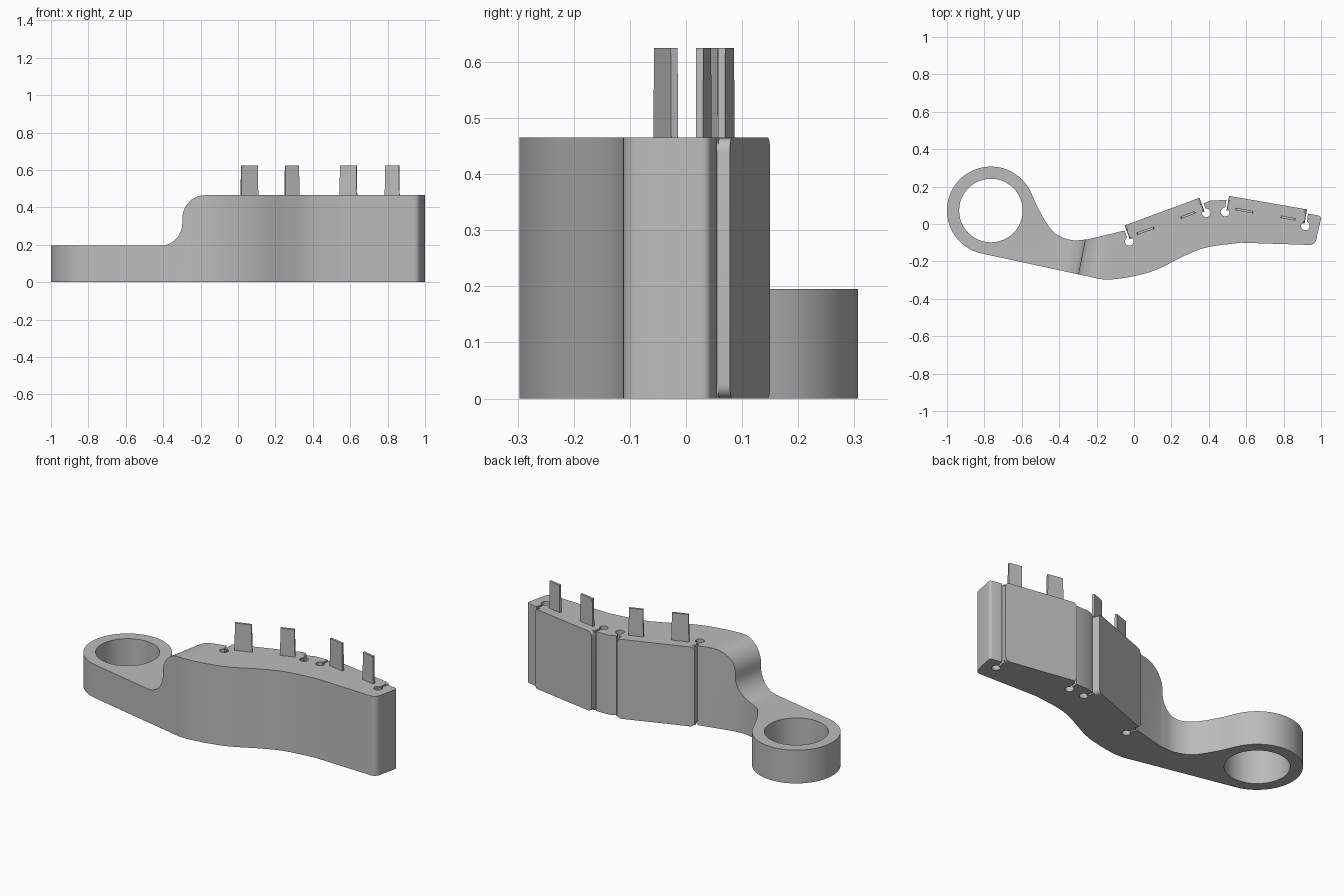
import bpy, bmesh, math
from mathutils import Vector, Matrix

if "Cube" in bpy.data.objects:
    bpy.data.objects.remove(bpy.data.objects["Cube"], do_unlink=True)

grey = bpy.data.materials.new("mid grey")
grey.use_nodes = True
grey.diffuse_color = (0.5, 0.5, 0.5, 1)
grey.node_tree.nodes["Principled BSDF"].inputs["Base Color"].default_value = (0.5, 0.5, 0.5, 1)

TOP, LOW = 0.465, 0.195
RING = Vector((-0.765, 0.072))


def prism(name, outline, z0, z1, matrix=None, top_scale=1.0):
    """Extrude a flat outline from z0 to z1, then place it."""
    bm = bmesh.new()
    lower = [bm.verts.new((x, y, z0)) for x, y in outline]
    upper = [bm.verts.new((x * top_scale, y, z1)) for x, y in outline]
    n = len(outline)
    bm.faces.new(lower)
    bm.faces.new(upper)
    for i in range(n):
        j = (i + 1) % n
        bm.faces.new((lower[i], lower[j], upper[j], upper[i]))
    bmesh.ops.recalc_face_normals(bm, faces=bm.faces)
    mesh = bpy.data.meshes.new(name)
    bm.to_mesh(mesh)
    bm.free()
    if matrix:
        mesh.transform(matrix)
    mesh.materials.append(grey)
    obj = bpy.data.objects.new(name, mesh)
    bpy.context.collection.objects.link(obj)
    return obj


def arc(center, r, a0, a1, n):
    """Points along an arc, angles in degrees."""
    angles = [math.radians(a0 + (a1 - a0) * i / n) for i in range(n + 1)]
    return [(center[0] + r * math.cos(a), center[1] + r * math.sin(a)) for a in angles]


def spline(points, steps=6):
    """Smooth curve through the points."""
    p = [Vector(q) for q in points]
    p = [2 * p[0] - p[1]] + p + [2 * p[-1] - p[-2]]
    out = []
    for a, b, c, d in zip(p, p[1:], p[2:], p[3:]):
        for i in range(steps):
            t = i / steps
            out.append(0.5 * (2 * b + (c - a) * t + (2 * a - 5 * b + 4 * c - d) * t ** 2
                              + (3 * b - a - 3 * c + d) * t ** 3))
    return [tuple(v) for v in out] + [tuple(p[-2])]


def rect(w, d):
    return [(-w / 2, -d / 2), (w / 2, -d / 2), (w / 2, d / 2), (-w / 2, d / 2)]


def cut(obj, cutter):
    cutter.hide_render = True
    mod = obj.modifiers.new("cut", 'BOOLEAN')
    mod.operation, mod.solver, mod.object = 'DIFFERENCE', 'EXACT', cutter
    bpy.context.view_layer.objects.active = obj
    bpy.ops.object.modifier_apply(modifier=mod.name)
    bpy.data.objects.remove(cutter, do_unlink=True)


def smooth(obj):
    bpy.ops.object.select_all(action='DESELECT')
    obj.select_set(True)
    bpy.context.view_layer.objects.active = obj
    bpy.ops.object.shade_smooth_by_angle(angle=math.radians(30))


# Body outline: ring, front curve, rounded end, back edge, neck
ring = arc(RING, 0.235, 25, 256.5, 48)
front = spline([(-0.27, -0.275), (-0.13, -0.297), (0.085, -0.257), (0.27, -0.17),
                (0.39, -0.125), (0.57, -0.1)])
end = arc((0.94, -0.077), 0.035, -90, -8, 6) + arc((0.985, 0.03), 0.015, -8, 80, 4)
back = [(0.925, 0.056), (0.5, 0.128), (0.41, 0.126), (0.36, 0.105),
        (-0.05, -0.035)]
neck = spline([(-0.25, -0.083), (-0.34, -0.085), (-0.43, -0.043), (-0.5, 0.06), ring[0]])
body = prism("curved_body", ring + front + end + back + neck[:-1], 0, TOP)

# Ring hole
cut(body, prism("ring_cutter", arc(RING, 0.17, 0, 352.5, 47), -0.1, 1))

# Curved step from the tall body down to the low arm
step = ([(-1.5, LOW)] + arc((-0.14, LOW + 0.12), 0.12, -90, 0, 10)
        + arc((0.105, TOP - 0.125), 0.125, 180, 90, 10) + [(0.105, 0.8), (-1.5, 0.8)])
upright = Matrix.Rotation(math.pi / 2, 4, 'X')
place = Matrix.Translation((-0.26, -0.18, 0)) @ Matrix.Rotation(math.radians(-11), 4, 'Z')
cut(body, prism("step_cutter", step, -1, 1, place @ upright))

# Back pads with end slots and relief holes
PAD_DEPTH = 0.078
for side, a, b in (("right", (-0.05, -0.008), (0.35, 0.14)),
                   ("left", (0.508, 0.15), (0.925, 0.078))):
    a, b = Vector(a), Vector(b)
    length = (b - a).length
    angle = math.atan2(b.y - a.y, b.x - a.x)
    frame = Matrix.Translation((*((a + b) / 2), 0)) @ Matrix.Rotation(angle, 4, 'Z')
    for s in (-1, 1):
        shift = Matrix.Translation((s * (length / 2 + 0.004), -0.02, 0))
        cut(body, prism("slot_cutter", rect(0.012, 0.14), -0.1, 1, frame @ shift))
        hole = arc((s * (length / 2 + 0.006), -0.088), 0.024, 0, 330, 11)
        cut(body, prism("hole_cutter", hole, -0.1, 1, frame))
    # Rounded rectangle seen from the back
    r = 0.025
    corners = ((1, 1, 0), (-1, 1, 90), (-1, -1, 180), (1, -1, 270))
    shape = []
    for sx, sz, start in corners:
        c = (sx * (length / 2 - r), TOP / 2 + sz * (TOP / 2 - r))
        shape += arc(c, r, start, start + 90, 6)
    smooth(prism(side + "_back_pad", shape, 0, PAD_DEPTH, frame @ upright))

smooth(body)

# Thin upright pins
pins = [((0.015, -0.052), (0.107, -0.020)), ((0.25, 0.034), (0.327, 0.063)),
        ((0.543, 0.080), (0.637, 0.063)), ((0.785, 0.039), (0.864, 0.024))]
for i, (a, b) in enumerate(pins):
    a, b = Vector(a), Vector(b)
    angle = math.atan2(b.y - a.y, b.x - a.x)
    frame = Matrix.Translation((*((a + b) / 2), 0)) @ Matrix.Rotation(angle, 4, 'Z')
    prism("pin_%d" % (i + 1), rect((b - a).length, 0.013), TOP - 0.02, 0.625, frame, 0.93)
